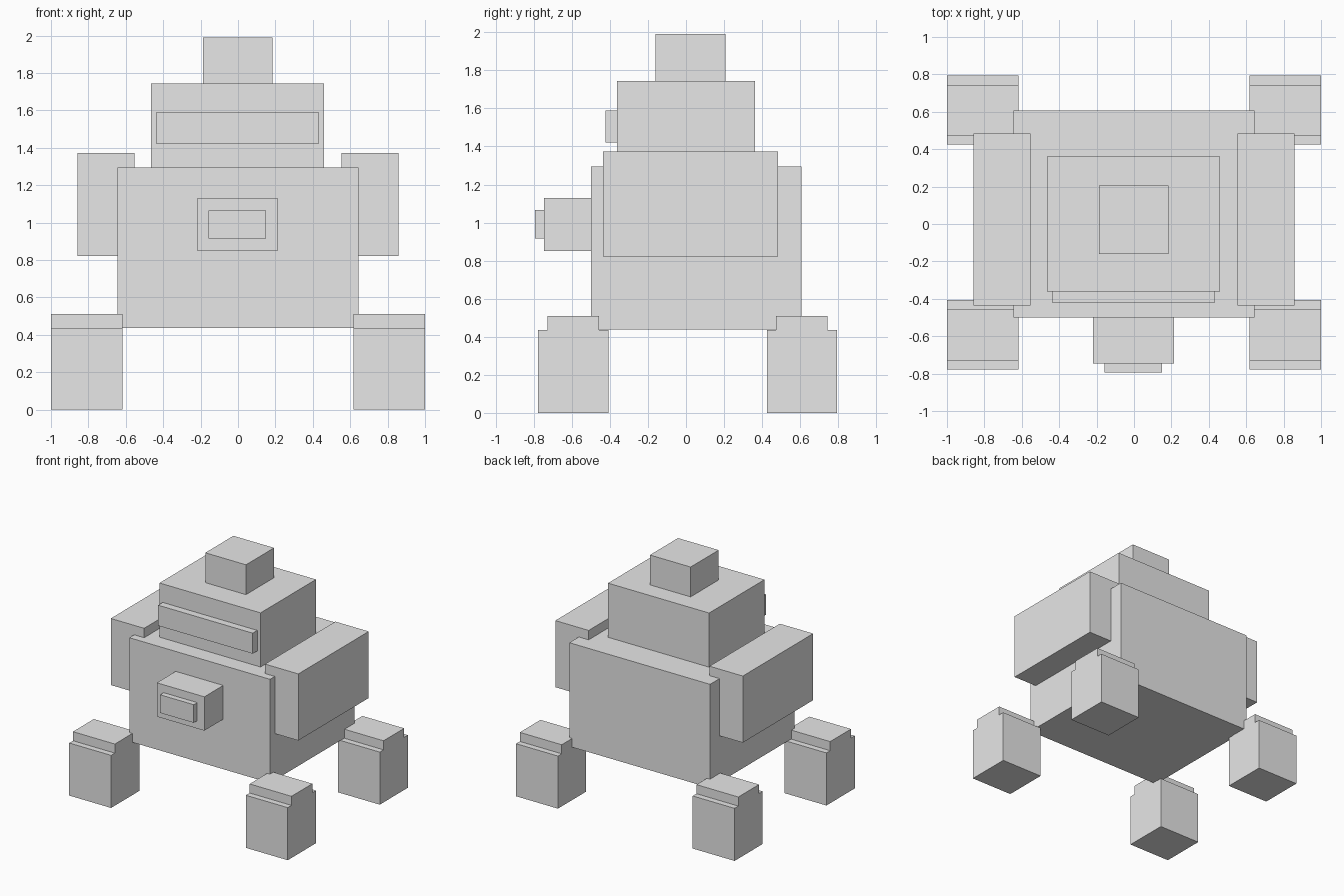
import bpy
import bmesh

cube = bpy.data.objects.get("Cube")
if cube:
    bpy.data.objects.remove(cube, do_unlink=True)

grey = bpy.data.materials.new("plain_grey")
grey.use_nodes = True
grey.diffuse_color = (0.8, 0.8, 0.8, 1)
grey.node_tree.nodes["Principled BSDF"].inputs["Base Color"].default_value = (0.8, 0.8, 0.8, 1)


def prism(name, profile, x_min, x_max):
    """Extrude a closed (y, z) profile along x."""
    bm = bmesh.new()
    face = bm.faces.new([bm.verts.new((x_min, y, z)) for y, z in profile])
    new = bmesh.ops.extrude_face_region(bm, geom=[face])["geom"]
    moved = [v for v in new if isinstance(v, bmesh.types.BMVert)]
    bmesh.ops.translate(bm, verts=moved, vec=(x_max - x_min, 0, 0))
    bmesh.ops.recalc_face_normals(bm, faces=bm.faces)
    mesh = bpy.data.meshes.new(name)
    bm.to_mesh(mesh)
    bm.free()
    mesh.materials.append(grey)
    obj = bpy.data.objects.new(name, mesh)
    bpy.context.scene.collection.objects.link(obj)
    return obj


def box(name, x, y, z):
    return prism(name, [(y[0], z[0]), (y[1], z[0]), (y[1], z[1]), (y[0], z[1])], *x)


# Body, head and cap
box("body", (-0.645, 0.643), (-0.5, 0.607), (0.437, 1.295))
box("head", (-0.465, 0.46), (-0.362, 0.362), (1.295, 1.743))
box("head_cap", (-0.187, 0.185), (-0.16, 0.207), (1.743, 1.99))

# Visor and stepped nozzle on the front
box("visor", (-0.435, 0.43), (-0.422, -0.362), (1.42, 1.59))
box("nozzle", (-0.22, 0.215), (-0.747, -0.5), (0.85, 1.13))
box("nozzle_tip", (-0.157, 0.15), (-0.793, -0.747), (0.915, 1.065))

# Shoulders and stepped feet on both sides
step, top = 0.435, 0.51
for side, sign in (("left", 1), ("right", -1)):
    box(side + "_shoulder", sorted((0.553 * sign, 0.858 * sign)), (-0.437, 0.483), (0.822, 1.373))
    for end, y0, y1 in (("front", -0.778, -0.407), ("back", 0.425, 0.793)):
        inset = 0.049
        outline = [(y0, 0), (y1, 0), (y1, step), (y1 - inset, step),
                   (y1 - inset, top), (y0 + inset, top), (y0 + inset, step), (y0, step)]
        prism(f"{end}_{side}_foot", outline, *sorted((0.617 * sign, sign)))
